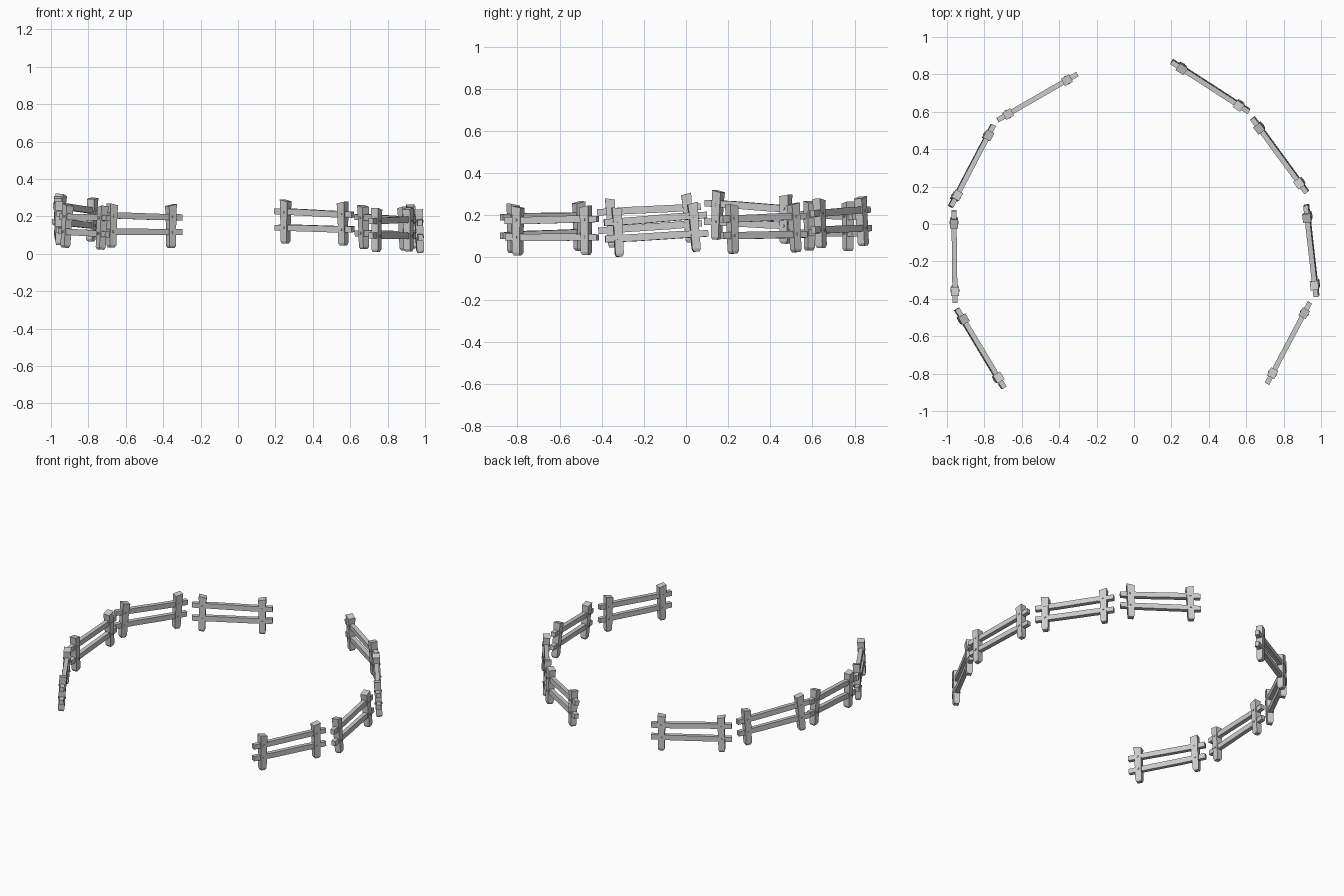
import bpy, bmesh
from math import radians
from mathutils import Vector, Matrix

if "Cube" in bpy.data.objects:
    bpy.data.objects.remove(bpy.data.objects["Cube"])


def loft(bm, rings):
    """Skin a list of 4-sided rings and cap both ends."""
    rows = [[bm.verts.new(p) for p in r] for r in rings]
    n = len(rows[0])
    for a, b in zip(rows, rows[1:]):
        for i in range(n):
            bm.faces.new((a[i], a[(i + 1) % n], b[(i + 1) % n], b[i]))
    bm.faces.new(rows[0][::-1])
    bm.faces.new(rows[-1])


def add_post(bm, cx, flip):
    # height, half width, half depth, sideways drift, top slant
    sections = [(0.0, 0.014, 0.014, 0.002, 0), (0.013, 0.020, 0.019, 0.001, 0),
                (0.10, 0.020, 0.020, 0.0, 0), (0.19, 0.022, 0.021, -0.001, 0),
                (0.230, 0.024, 0.022, -0.002, 0.005)]
    rings = []
    for z, w, d, dx, s in sections:
        rings.append([(cx + flip * dx + sx * w, sy * d, z + s * sx * flip)
                      for sx, sy in ((-1, -1), (1, -1), (1, 1), (-1, 1))])
    loft(bm, rings)


def add_rail(bm, z, slope):
    # slightly uneven plank along x
    rings = []
    for x, h, dz in ((-0.246, 0.015, 0), (-0.1, 0.017, 0.001),
                     (0.1, 0.017, -0.001), (0.246, 0.016, 0)):
        c = z + dz + slope * x
        rings.append([(x, sy * 0.0135, c + sz * h)
                      for sy, sz in ((-1, -1), (1, -1), (1, 1), (-1, 1))])
    loft(bm, rings)


def add_nail(bm, x, y, z):
    m = Matrix.Translation((x, y, z)) @ Matrix.Rotation(radians(90), 4, 'X')
    bmesh.ops.create_cone(bm, cap_ends=True, segments=6, radius1=0.007,
                          radius2=0.007, depth=0.006, matrix=m)


# one fence panel: two posts, two rails, nails on both sides
bm = bmesh.new()
for s in (-1, 1):
    add_post(bm, s * 0.183, s)
    for z in (0.085, 0.168):
        for side in (-1, 1):
            add_nail(bm, s * 0.183, side * 0.0215, z)
add_rail(bm, 0.085, 0.01)
add_rail(bm, 0.168, -0.01)
bmesh.ops.recalc_face_normals(bm, faces=bm.faces)
panel = bpy.data.meshes.new("fence_panel")
bm.to_mesh(panel)
bm.free()

# clockwise ring: rail start, rail end, ground height at each post, inward lean
layout = [
    ((-0.70, -0.87), (-0.948, -0.455), 0.022, 0.032, 3),
    ((-0.957, -0.41), (-0.963, 0.08), 0.048, 0.072, 0),
    ((-0.982, 0.09), (-0.757, 0.52), 0.085, 0.066, 2),
    ((-0.73, 0.555), (-0.305, 0.80), 0.034, 0.030, 0),
    ((0.20, 0.87), (0.61, 0.605), 0.055, 0.045, 3),
    ((0.635, 0.565), (0.92, 0.175), 0.025, 0.018, 3),
    ((0.92, 0.11), (0.975, -0.378), 0.028, 0.004, 3),
    ((0.94, -0.42), (0.712, -0.852), 0.012, 0.010, 0),
]
for i, (a, b, za, zb, lean) in enumerate(layout):
    mid = Vector(((a[0] + b[0]) / 2, (a[1] + b[1]) / 2, (za + zb) / 2))
    flat = Vector((b[0] - a[0], b[1] - a[1], 0)).normalized()
    x = (flat + Vector((0, 0, (zb - za) / 0.366))).normalized()
    y = Vector((0, 0, 1)).cross(x).normalized()
    z = x.cross(y)
    rot = Matrix((x, y, z)).transposed().to_4x4()
    ob = bpy.data.objects.new(f"fence_panel_{i + 1}", panel)
    # lean about the middle of the panel height
    pivot = Matrix.Translation((0, 0, 0.12))
    ob.matrix_world = (Matrix.Translation(mid) @ rot @ pivot
                       @ Matrix.Rotation(radians(lean), 4, 'X') @ pivot.inverted())
    bpy.context.collection.objects.link(ob)
